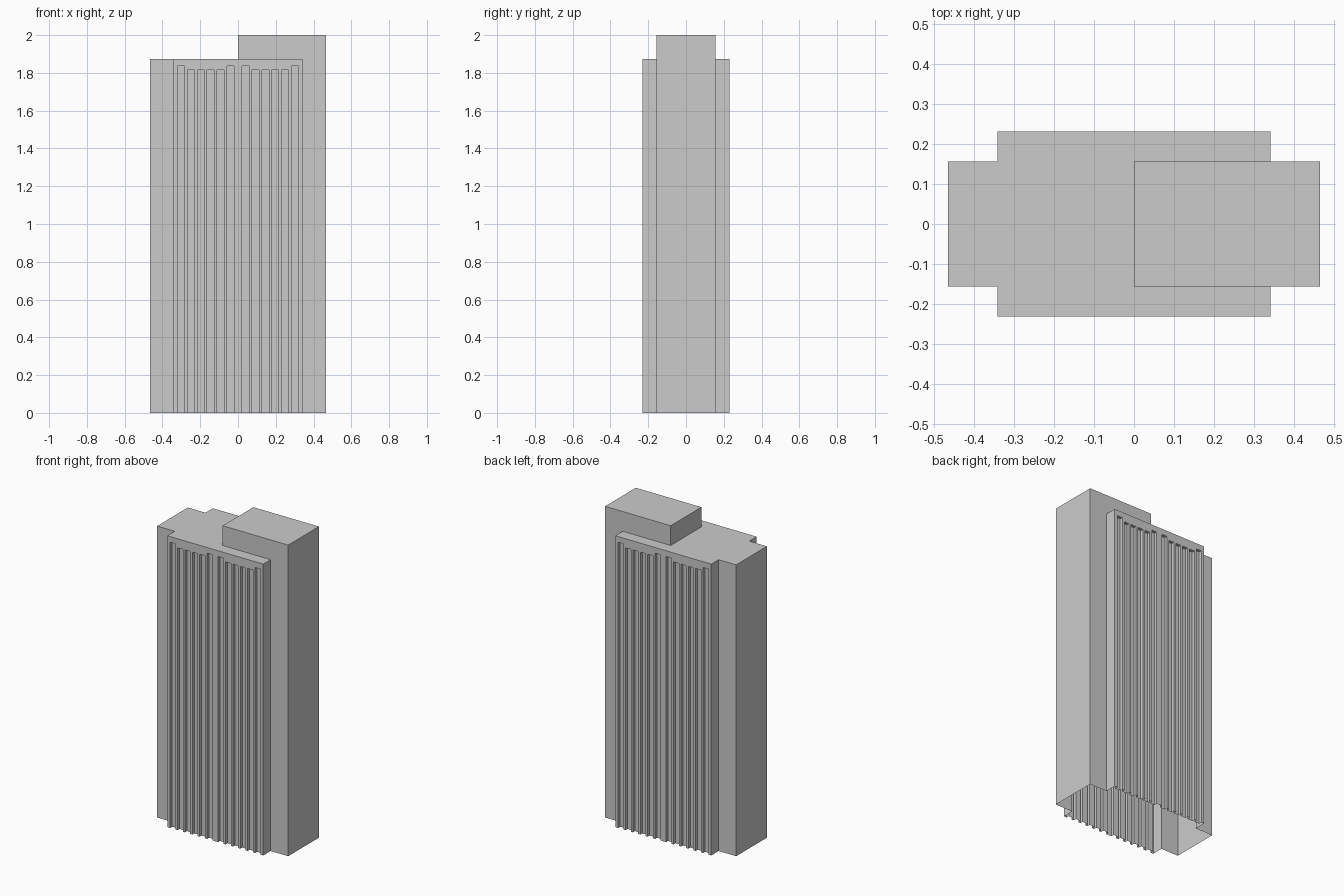
import bpy, bmesh

if "Cube" in bpy.data.objects:
    bpy.data.objects.remove(bpy.data.objects["Cube"])

HX, HY = 0.466, 0.156      # main slab half sizes
BX, BY = 0.341, 0.231      # projecting bay half sizes
ROOF, TOP = 1.873, 2.0
DEPTH, WIDTH = 0.02, 0.037  # window groove size


def prism(bm, outline, z0, z1):
    """Closed upright prism from a plan outline."""
    base = bm.faces.new([bm.verts.new((x, y, z0)) for x, y in outline])
    ext = bmesh.ops.extrude_face_region(bm, geom=[base], use_keep_orig=True)
    for v in ext["geom"]:
        if isinstance(v, bmesh.types.BMVert):
            v.co.z = z1


def rect(x0, x1, y0, y1):
    return [(x0, y0), (x1, y0), (x1, y1), (x0, y1)]


def make_object(name, prisms):
    bm = bmesh.new()
    for p in prisms:
        prism(bm, *p)
    bmesh.ops.recalc_face_normals(bm, faces=bm.faces)
    mesh = bpy.data.meshes.new(name)
    bm.to_mesh(mesh)
    bm.free()
    ob = bpy.data.objects.new(name, mesh)
    bpy.context.collection.objects.link(ob)
    return ob


def boolean(target, other, operation):
    mod = target.modifiers.new(operation, 'BOOLEAN')
    mod.operation, mod.object, mod.solver = operation, other, 'EXACT'
    bpy.context.view_layer.objects.active = target
    bpy.ops.object.modifier_apply(modifier=mod.name)
    bpy.data.objects.remove(other)


# Building body: slab with a shallow bay on front and back
quarter = [(HX, HY), (BX, HY), (BX, BY)]
half = quarter + [(-x, y) for x, y in reversed(quarter)]
plan = half + [(-x, -y) for x, y in half]
body = make_object("tower_body", [(plan, 0, ROOF)])

# Raised rooftop block over the right half
boolean(body, make_object("roof_block", [(rect(0, HX, -HY, HY), 0, TOP)]), 'UNION')

# Vertical window grooves: two groups of six per side, outer ones taller
grooves = []
for side in (-1, 1):
    for mirror in (-1, 1):
        for i in range(6):
            x = mirror * (0.0395 + 0.0525 * i)
            top = 1.836 if i in (0, 5) else 1.815
            y0, y1 = sorted((side * (BY - DEPTH), side * (BY + 0.05)))
            grooves.append((rect(x - WIDTH / 2, x + WIDTH / 2, y0, y1), -0.1, top))
boolean(body, make_object("groove_cutter", grooves), 'DIFFERENCE')

# The shell is open underneath
bm = bmesh.new()
bm.from_mesh(body.data)
floor = [f for f in bm.faces if all(abs(v.co.z) < 1e-4 for v in f.verts)]
bmesh.ops.delete(bm, geom=floor, context='FACES')
bm.to_mesh(body.data)
bm.free()
